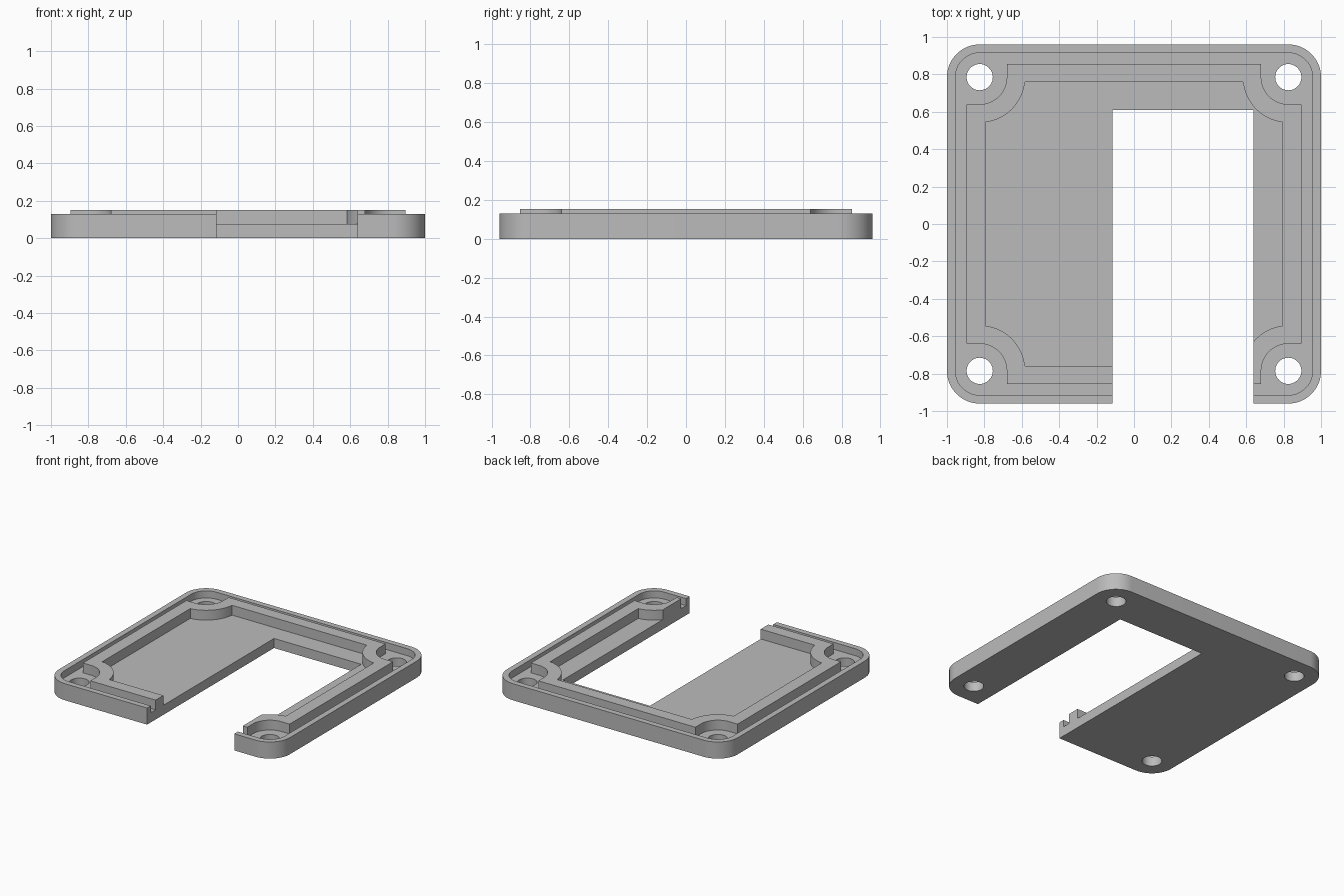
import bpy, bmesh
from math import sin, cos, pi

cube = bpy.data.objects.get("Cube")
if cube:
    bpy.data.objects.remove(cube, do_unlink=True)

HOLE_X, HOLE_Y, HOLE_R = 0.825, 0.785, 0.07
FLOOR, RIM, TOP = 0.075, 0.13, 0.152

grey = bpy.data.materials.new("plain grey")
grey.use_nodes = True
colour = (0.5, 0.5, 0.5, 1)
grey.diffuse_color = colour
grey.node_tree.nodes["Principled BSDF"].inputs["Base Color"].default_value = colour


def arc(cx, cy, r, a0, a1, n=16):
    return [(cx + r * cos(a0 + (a1 - a0) * i / n),
             cy + r * sin(a0 + (a1 - a0) * i / n)) for i in range(n + 1)]


def four_corners(quarter):
    """Mirror a +x +y corner path, running counterclockwise, to all corners."""
    out = []
    for sx, sy in ((1, 1), (-1, 1), (-1, -1), (1, -1)):
        path = quarter if sx * sy > 0 else quarter[::-1]
        out += [(sx * x, sy * y) for x, y in path]
    return out


def prism(name, outline, z0, z1):
    bm = bmesh.new()
    face = bm.faces.new([bm.verts.new((x, y, z0)) for x, y in outline])
    up = bmesh.ops.extrude_face_region(bm, geom=[face])["geom"]
    verts = [v for v in up if isinstance(v, bmesh.types.BMVert)]
    bmesh.ops.translate(bm, verts=verts, vec=(0, 0, z1 - z0))
    bmesh.ops.recalc_face_normals(bm, faces=bm.faces)
    mesh = bpy.data.meshes.new(name)
    bm.to_mesh(mesh)
    bm.free()
    mesh.materials.append(grey)
    obj = bpy.data.objects.new(name, mesh)
    bpy.context.collection.objects.link(obj)
    return obj


def combine(target, other, operation):
    other.hide_render = True
    mod = target.modifiers.new(operation, "BOOLEAN")
    mod.operation, mod.object, mod.solver = operation, other, "EXACT"
    bpy.context.view_layer.objects.active = target
    bpy.ops.object.modifier_apply(modifier=mod.name)
    bpy.data.objects.remove(other, do_unlink=True)


# Rounded tray: outer block with a pocket that leaves the low rim
def rounded(inset):
    return four_corners(arc(HOLE_X, HOLE_Y, 0.175 - inset, 0, pi / 2))


tray = prism("cover_plate", rounded(0), 0, RIM)
combine(tray, prism("pocket", rounded(0.045), FLOOR, 0.3), "DIFFERENCE")

# Raised inner ridge, curving inward around each screw well
well = arc(HOLE_X, HOLE_Y, 0.145, 1.5 * pi, pi)
ridge_outer = four_corners([(0.895, 0.64)] + well + [(0.68, 0.855)])
ridge_inner = four_corners([(0.795, 0.545)]
                           + arc(HOLE_X, HOLE_Y, 0.243, 1.45 * pi, 1.05 * pi)
                           + [(0.583, 0.76)])
ridge = prism("ridge", ridge_outer, 0.04, TOP)
combine(ridge, prism("ridge_opening", ridge_inner, 0, 0.3), "DIFFERENCE")
combine(tray, ridge, "UNION")

# Screw holes in the four corners
for sx in (-1, 1):
    for sy in (-1, 1):
        circle = arc(sx * HOLE_X, sy * HOLE_Y, HOLE_R, 0, 2 * pi, 40)[:-1]
        combine(tray, prism("screw_hole", circle, -0.1, 0.3), "DIFFERENCE")

# Long slot open to the front
slot = [(-0.115, -1.2), (0.64, -1.2), (0.64, 0.61), (-0.115, 0.61)]
combine(tray, prism("slot", slot, -0.1, 0.3), "DIFFERENCE")

# Soft rounded corners, crisp edges
bpy.ops.object.select_all(action="DESELECT")
tray.select_set(True)
bpy.context.view_layer.objects.active = tray
bpy.ops.object.shade_smooth_by_angle()
